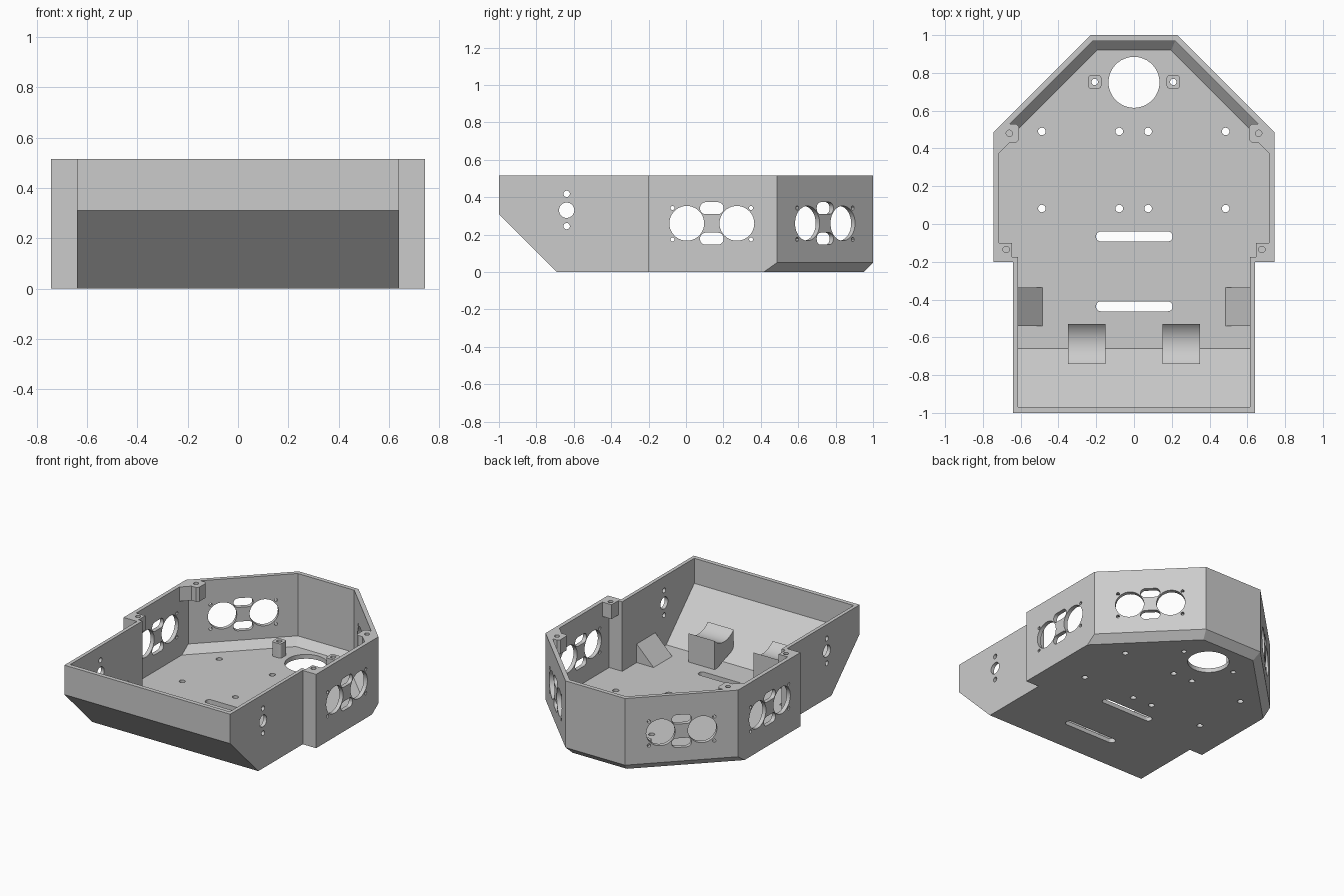
import bpy, bmesh, math
from mathutils import Vector

if "Cube" in bpy.data.objects:
    bpy.data.objects.remove(bpy.data.objects["Cube"])

grey = bpy.data.materials.new("light_grey")
grey.diffuse_color = (0.6, 0.6, 0.6, 1)
grey.use_nodes = True
grey.node_tree.nodes["Principled BSDF"].inputs["Base Color"].default_value = grey.diffuse_color
X, Y, Z = Vector((1, 0, 0)), Vector((0, 1, 0)), Vector((0, 0, 1))
H = 0.515      # rim height
FLOOR = 0.03   # floor thickness


def add_prism(bm, pts, w0, w1, o=Vector(), u=X, v=Y, w=Z):
    """Extrude a 2D profile (in axes u, v) along w."""
    low = [bm.verts.new(o + u * a + v * b + w * w0) for a, b in pts]
    high = [bm.verts.new(o + u * a + v * b + w * w1) for a, b in pts]
    n = len(pts)
    bm.faces.new(low)
    bm.faces.new(high)
    for i in range(n):
        j = (i + 1) % n
        bm.faces.new((low[i], low[j], high[j], high[i]))


def circle(a, b, r, n=32):
    return [(a + r * math.cos(2 * math.pi * i / n), b + r * math.sin(2 * math.pi * i / n))
            for i in range(n)]


def slot(a, b, half_w, half_h, r, n=8):
    """Rectangle with rounded corners."""
    pts = []
    for k, (sx, sy) in enumerate(((1, 1), (-1, 1), (-1, -1), (1, -1))):
        for i in range(n + 1):
            t = math.pi / 2 * (k + i / n)
            pts.append((a + sx * (half_w - r) + r * math.cos(t),
                        b + sy * (half_h - r) + r * math.sin(t)))
    return pts


def to_object(bm, name):
    bmesh.ops.recalc_face_normals(bm, faces=bm.faces)
    me = bpy.data.meshes.new(name)
    bm.to_mesh(me)
    bm.free()
    me.materials.append(grey)
    ob = bpy.data.objects.new(name, me)
    bpy.context.collection.objects.link(ob)
    return ob


def subtract(ob, cutter):
    bpy.context.view_layer.objects.active = ob
    mod = ob.modifiers.new("cut", 'BOOLEAN')
    mod.operation, mod.solver, mod.object = 'DIFFERENCE', 'EXACT', cutter
    mod.use_self = True
    bpy.ops.object.modifier_apply(modifier=mod.name)
    bpy.data.objects.remove(cutter)


def hull(name, half, z0, z1, front, back, diag):
    """Tub volume: mirrored outline, bevelled along the lower front and lower back.
    front/back/diag are where the bevel planes meet the level z0."""
    pts = half + [(-x, y) for x, y in reversed(half)]
    bm = bmesh.new()
    add_prism(bm, pts, z0, z1)
    q = math.sqrt(0.5)
    planes = [(Vector((0, front, z0)), Vector((0, -1, -1))),
              (Vector((0, back, z0)), Vector((0, 1, -1)))]
    planes += [(Vector((0, diag, z0)), Vector((s * q, q, -1))) for s in (1, -1)]
    for co, no in planes:
        cut = bmesh.ops.bisect_plane(bm, geom=bm.verts[:] + bm.edges[:] + bm.faces[:],
                                     plane_co=co, plane_no=no.normalized(), clear_outer=True)
        edges = [e for e in cut["geom_cut"] if isinstance(e, bmesh.types.BMEdge)]
        bmesh.ops.edgenet_fill(bm, edges=edges)
    return to_object(bm, name)


# Tub shell: outer volume minus cavity
body = hull("tub_body", [(0.64, -1), (0.64, -0.2), (0.743, -0.2), (0.743, 0.487), (0.23, 1)],
            0, H, -0.69, 0.95, 1.159)
cavity = hull("cavity", [(0.615, -0.97), (0.615, -0.175), (0.715, -0.175), (0.715, 0.473), (0.218, 0.97)],
              FLOOR, 0.7, -0.66, 0.92, 1.117)
subtract(body, cavity)

# Floor openings: large round hole, cable slots, mounting holes
bm = bmesh.new()
floor_cuts = [circle(0, 0.75, 0.135, 48)]
floor_cuts += [slot(0.002, y, 0.203, 0.026, 0.025) for y in (-0.066, -0.436)]
floor_cuts += [circle(x, y, 0.02, 20) for x in (-0.488, -0.078, 0.075, 0.485) for y in (0.49, 0.082)]
floor_cuts += [circle(s * 0.208, 0.752, 0.017, 20) for s in (1, -1)]
for pts in floor_cuts:
    add_prism(bm, pts, -0.1, 0.1)
subtract(body, to_object(bm, "floor_cutter"))

# Wall openings: sensor pattern on sides and diagonals, axle holes at the front
sensor = [circle(a, 0.26, 0.093, 40) for a in (-0.134, 0.134)]
sensor += [slot(0, z, 0.063, 0.032, 0.03) for z in (0.341, 0.178)]
sensor += [circle(a, z, 0.011, 12) for a in (-0.21, 0.21) for z in (0.342, 0.174)]
axle = [circle(0, 0.33, 0.041)] + [circle(0, z, 0.017, 20) for z in (0.418, 0.245)]
bm = bmesh.new()
for s in (1, -1):
    d = Vector((s, 1, 0)).normalized()
    t = Vector((-s, 1, 0)).normalized()
    for pattern, o, u, w in ((sensor, Vector((s * 0.73, 0.138, 0)), Y, X),
                             (sensor, Vector((s * 0.4865, 0.7435, 0)), t, d),
                             (axle, Vector((s * 0.63, -0.638, 0)), Y, X)):
        for pts in pattern:
            add_prism(bm, pts, -0.06, 0.06, o, u, Z, w)
subtract(body, to_object(bm, "wall_cutter"))

# Fittings, mirrored left and right
back_post = [(0.715, 0.375), (0.66, 0.43), (0.625, 0.43), (0.61, 0.445), (0.61, 0.515),
             (0.625, 0.53), (0.658, 0.53), (0.715, 0.473)]
step_post = [(0.645, -0.175), (0.715, -0.175), (0.715, -0.1), (0.645, -0.1)]
wedge = [(0.485, FLOOR), (0.615, FLOOR), (0.615, FLOOR + 0.13)]
# Cradle side profile: round hollow concentric with the axle holes
arc = [(-0.635 + 0.145 * math.sin(t), 0.33 - 0.145 * math.cos(t))
       for t in [math.radians(-46.5 + 93 * i / 20) for i in range(21)]]
cradle = [(-0.53, 0.02), (-0.74, 0.02 + 0.075)] + arc

for s, side in ((1, "right"), (-1, "left")):
    sx = X * s
    # (name, profile, bottom, top, hole centre, hole bottom)
    for name, pts, z0, z1, hole, hz in (
            ("back_screw_post", back_post, H - 0.1, H, (0.66, 0.48), H - 0.08),
            ("step_screw_post", step_post, H - 0.1, H, (0.677, -0.135), H - 0.08),
            ("standoff", slot(0.208, 0.752, 0.035, 0.035, 0.015, 5), FLOOR, 0.13, (0.208, 0.752), -0.1)):
        bm = bmesh.new()
        add_prism(bm, pts, z0, z1, u=sx)
        part = to_object(bm, f"{name}_{side}")
        bm = bmesh.new()
        add_prism(bm, circle(*hole, 0.017, 20), hz, 0.7, u=sx)
        subtract(part, to_object(bm, "screw_cutter"))
    # Triangular wall brace
    bm = bmesh.new()
    add_prism(bm, wedge, -0.54, -0.335, u=sx, v=Z, w=Y)
    to_object(bm, f"wall_wedge_{side}")
    # Motor cradle
    bm = bmesh.new()
    add_prism(bm, cradle, 0.15, 0.35, u=Y, v=Z, w=sx)
    to_object(bm, f"motor_cradle_{side}")

# Smooth the round surfaces, keep hard edges
bpy.ops.object.select_all(action='SELECT')
bpy.context.view_layer.objects.active = body
bpy.ops.object.shade_smooth_by_angle(angle=math.radians(30))
